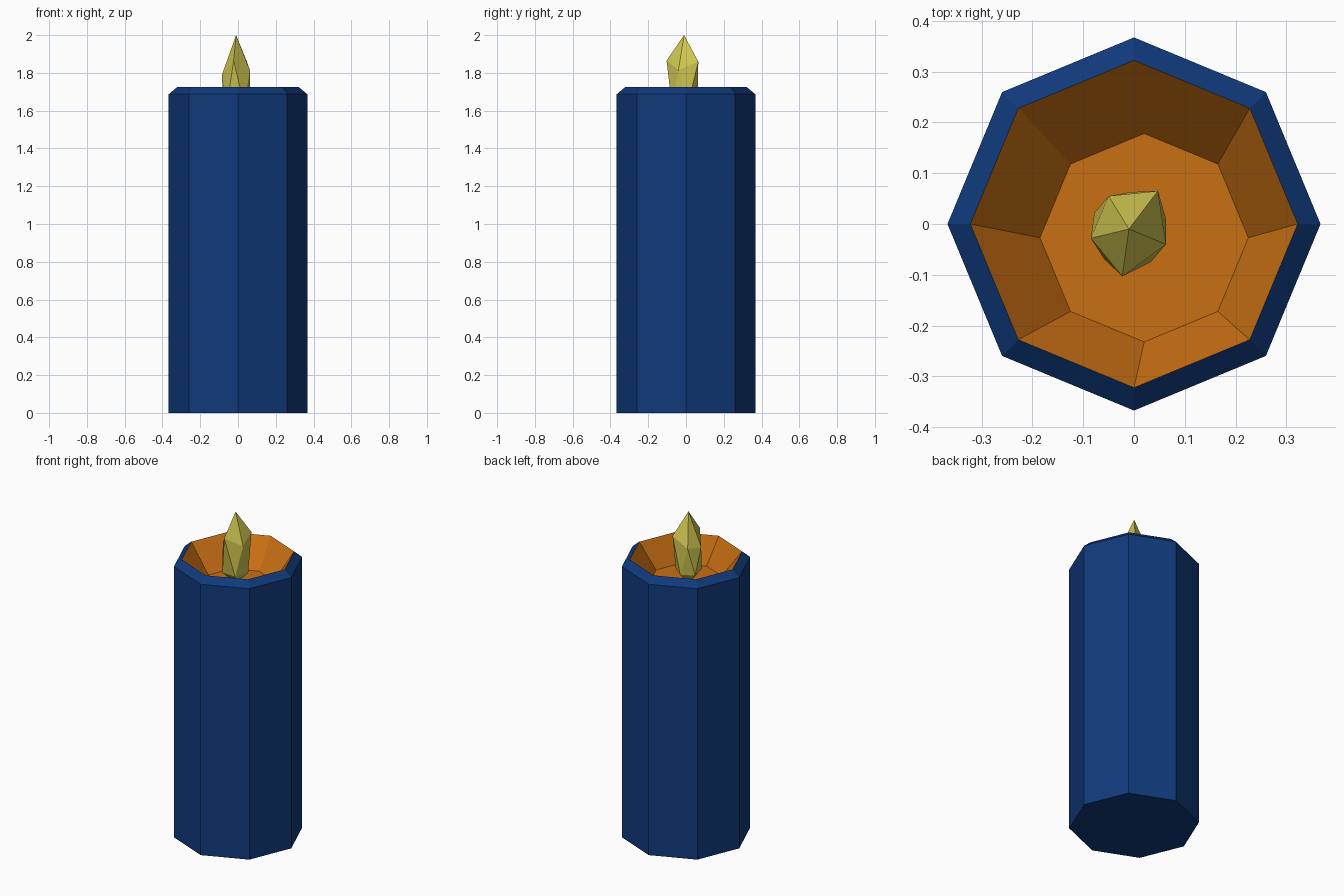
import bpy, bmesh, math

if "Cube" in bpy.data.objects:
    bpy.data.objects.remove(bpy.data.objects["Cube"])


def material(name, rgb):
    m = bpy.data.materials.new(name)
    m.diffuse_color = (*rgb, 1)
    m.use_nodes = True
    m.node_tree.nodes["Principled BSDF"].inputs["Base Color"].default_value = m.diffuse_color
    return m


blue = material("blue wax", (0.005, 0.042, 0.20))
orange = material("melted orange wax", (0.58, 0.16, 0.007))
yellow = material("flame yellow", (0.63, 0.56, 0.08))


def ring(bm, radius, z, n=8, cx=0, cy=0):
    return [bm.verts.new((cx + radius * math.cos(2 * math.pi * i / n),
                          cy + radius * math.sin(2 * math.pi * i / n), z)) for i in range(n)]


def bridge(bm, low, high, mat=0):
    n = len(low)
    for i in range(n):
        j = (i + 1) % n
        bm.faces.new((low[i], low[j], high[j], high[i])).material_index = mat


def finish(bm, name, mats):
    bmesh.ops.recalc_face_normals(bm, faces=bm.faces[:])
    me = bpy.data.meshes.new(name)
    bm.to_mesh(me)
    bm.free()
    for m in mats:
        me.materials.append(m)
    ob = bpy.data.objects.new(name, me)
    bpy.context.collection.objects.link(ob)


# Octagonal candle body with chamfered rim and off-centre melted hollow
bm = bmesh.new()
base = ring(bm, 0.367, 0)
shoulder = ring(bm, 0.367, 1.687)
rim = ring(bm, 0.322, 1.725)
pool = ring(bm, 0.205, 1.565, cx=0.02, cy=-0.027)
bm.faces.new(base)
bridge(bm, base, shoulder)
bridge(bm, shoulder, rim)
bridge(bm, rim, pool, 1)
bm.faces.new(pool).material_index = 1
finish(bm, "candle_body", [blue, orange])

# Flame: irregular stretched icosahedron
bm = bmesh.new()
upper = [bm.verts.new(p) for p in ((0.047, 0.065, 1.86), (-0.05, 0.055, 1.80), (-0.085, -0.028, 1.79),
                                   (-0.023, -0.103, 1.865), (0.063, -0.04, 1.815))]
lower = [bm.verts.new(p) for p in ((-0.005, 0.063, 1.63), (-0.078, 0.022, 1.63), (-0.058, -0.07, 1.63),
                                   (0.033, -0.075, 1.63), (0.063, 0.01, 1.63))]
tip = bm.verts.new((-0.01, -0.01, 2.0))
foot = bm.verts.new((-0.01, -0.01, 1.55))
for i in range(5):
    j = (i + 1) % 5
    bm.faces.new((upper[i], upper[j], tip))
    bm.faces.new((upper[i], lower[i], upper[j]))
    bm.faces.new((lower[i], lower[j], upper[j]))
    bm.faces.new((lower[j], lower[i], foot))
finish(bm, "flame", [yellow])
